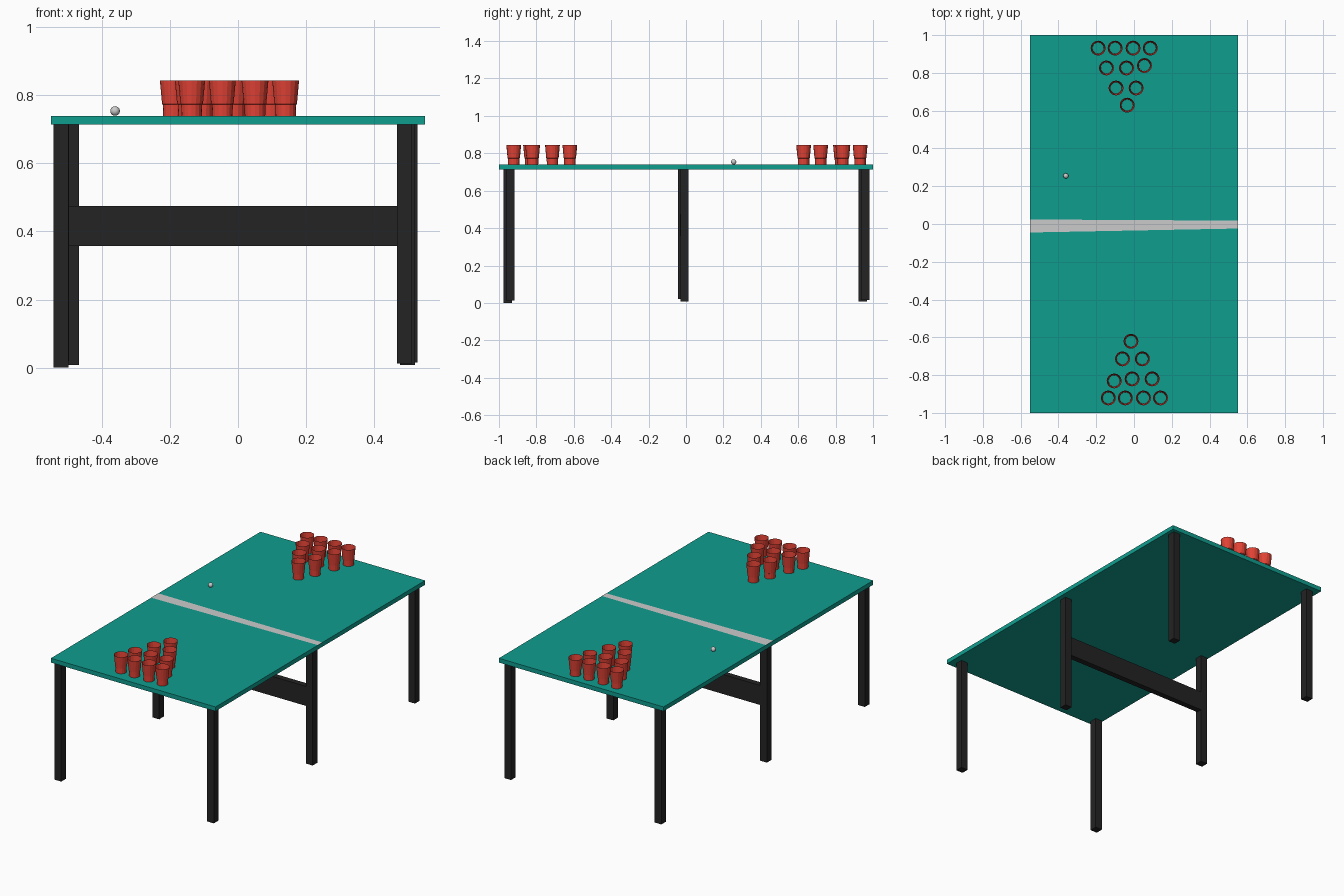
import bpy, bmesh, math

if "Cube" in bpy.data.objects:
    bpy.data.objects.remove(bpy.data.objects["Cube"])


def material(name, rgb):
    m = bpy.data.materials.new(name)
    m.diffuse_color = (*rgb, 1)
    m.use_nodes = True
    m.node_tree.nodes["Principled BSDF"].inputs["Base Color"].default_value = m.diffuse_color
    return m


TEAL = material("teal", (0.005, 0.34, 0.275))
BLACK = material("black", (0.017, 0.017, 0.017))
RED = material("red", (0.76, 0.055, 0.035))


def mesh_object(name, verts, faces, mat=None):
    me = bpy.data.meshes.new(name)
    me.from_pydata(verts, [], faces)
    ob = bpy.data.objects.new(name, me)
    bpy.context.collection.objects.link(ob)
    if mat:
        me.materials.append(mat)
    return ob


def box(name, x0, x1, y0, y1, z0, z1, mat):
    v = [(x, y, z) for z in (z0, z1) for x, y in ((x0, y0), (x1, y0), (x1, y1), (x0, y1))]
    f = [(3, 2, 1, 0), (4, 5, 6, 7)]
    f += [(i, (i + 1) % 4, (i + 1) % 4 + 4, i + 4) for i in range(4)]
    return mesh_object(name, v, f, mat)


TOP = 0.74

# Table top
box("table_top", -0.55, 0.55, -1, 1, 0.714, TOP, TEAL)

# Slightly tapered centre stripe painted on the top
mesh_object("centre_stripe",
            [(-0.55, -0.045, TOP + .001), (0.55, -0.024, TOP + .001),
             (0.55, 0.018, TOP + .001), (-0.55, 0.024, TOP + .001)], [(0, 1, 2, 3)])

# Six square legs, each a little out of line
LEGS = {
    "front_left_leg": (-0.520, -0.954, 0.0),
    "front_right_leg": (0.489, -0.939, 0.012),
    "middle_left_leg": (-0.519, -0.021, 0.02),
    "middle_right_leg": (0.498, -0.008, 0.008),
    "back_left_leg": (-0.490, 0.945, 0.008),
    "back_right_leg": (0.505, 0.958, 0.015),
}
H = 0.0225
for name, (x, y, z) in LEGS.items():
    box(name, x - H, x + H, y - H, y + H, z, 0.714, BLACK)

# Cross beam between the middle legs
box("cross_beam", -0.50, 0.48, -0.032, 0.003, 0.357, 0.475, BLACK)

# Open cup: flared upper wall over a narrower straight base
PROFILE = [(0.030, 0.0), (0.031, 0.033), (0.033, 0.034), (0.0395, 0.104)]
SIDES = 16


def cup(name, x, y):
    v = [(r * math.cos(2 * math.pi * i / SIDES), r * math.sin(2 * math.pi * i / SIDES), z)
         for r, z in PROFILE for i in range(SIDES)]
    f = [(k * SIDES + i, k * SIDES + (i + 1) % SIDES,
          (k + 1) * SIDES + (i + 1) % SIDES, (k + 1) * SIDES + i)
         for k in range(len(PROFILE) - 1) for i in range(SIDES)]
    ob = mesh_object(name, v, f, RED)
    ob.location = (x, y, TOP)


# Two triangular racks of ten cups
FRONT = [(-.136, -.921), (-.046, -.921), (.050, -.921), (.140, -.921),
         (-.105, -.831), (-.010, -.820), (.096, -.820),
         (-.061, -.714), (.044, -.714), (-.016, -.621)]
BACK = [(-.190, .931), (-.100, .931), (-.005, .931), (.086, .931),
        (-.146, .826), (-.040, .826), (.055, .839),
        (-.095, .720), (.011, .720), (-.036, .629)]
for side, rack in (("front", FRONT), ("back", BACK)):
    for n, (x, y) in enumerate(rack, 1):
        cup(f"{side}_cup_{n}", x, y)

# Ball resting on the table
bm = bmesh.new()
bmesh.ops.create_uvsphere(bm, u_segments=16, v_segments=10, radius=0.014)
for face in bm.faces:
    face.smooth = True
me = bpy.data.meshes.new("ball")
bm.to_mesh(me)
bm.free()
ball = bpy.data.objects.new("ball", me)
ball.location = (-0.361, 0.255, TOP + 0.014)
bpy.context.collection.objects.link(ball)
